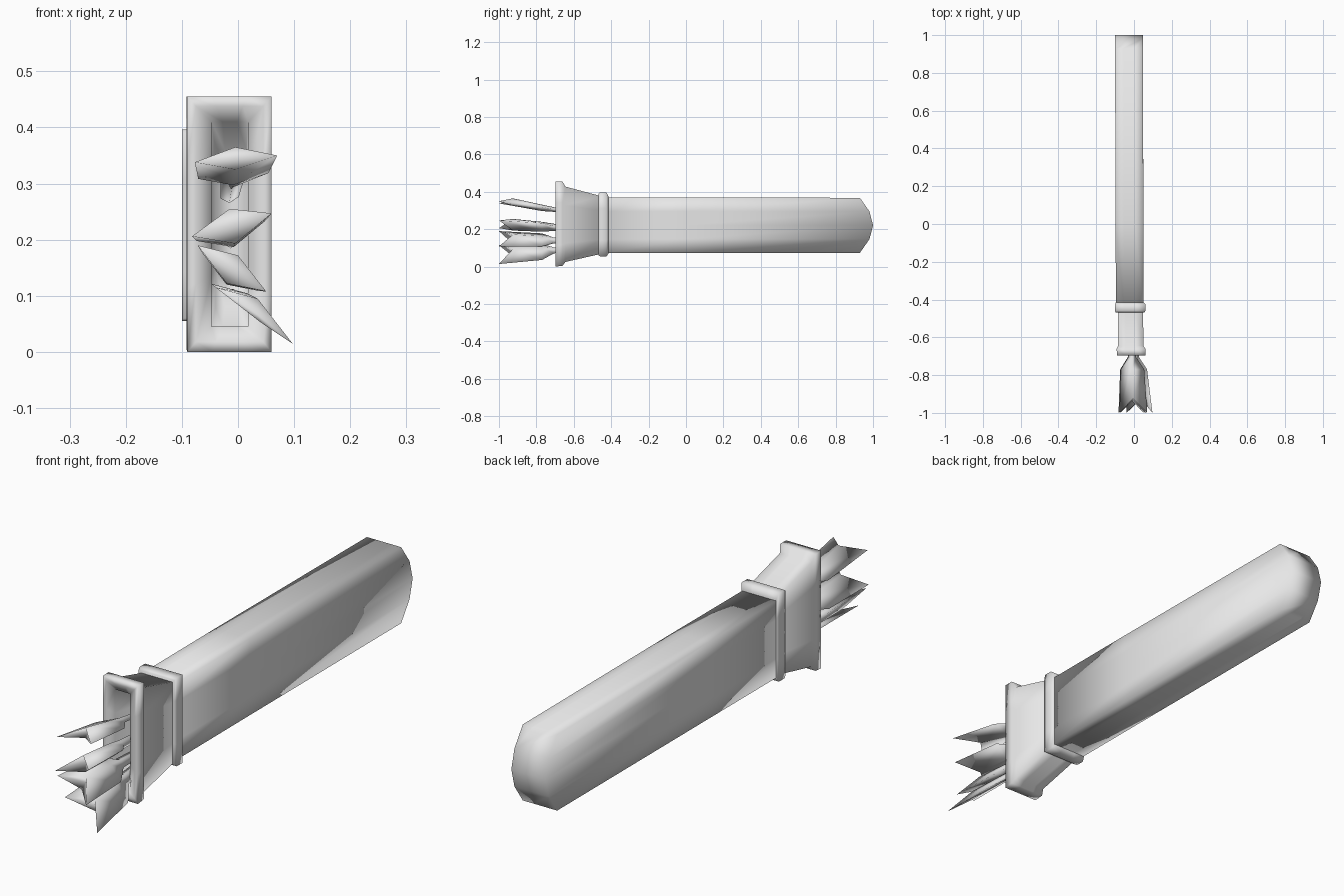
import bpy, bmesh, math
from mathutils import Vector

if "Cube" in bpy.data.objects:
    bpy.data.objects.remove(bpy.data.objects["Cube"], do_unlink=True)

grey = bpy.data.materials.new("plain grey")
grey.use_nodes = True
grey.diffuse_color = (0.8, 0.8, 0.8, 1)
grey.node_tree.nodes["Principled BSDF"].inputs["Base Color"].default_value = (0.8, 0.8, 0.8, 1)


def finish(bm, name):
    """Turn a bmesh into a smooth-shaded object."""
    bmesh.ops.recalc_face_normals(bm, faces=bm.faces)
    for f in bm.faces:
        f.smooth = True
    me = bpy.data.meshes.new(name)
    bm.to_mesh(me)
    bm.free()
    me.materials.append(grey)
    ob = bpy.data.objects.new(name, me)
    bpy.context.collection.objects.link(ob)
    return ob


# Perimeter of a unit rectangle with support points on each side
U, V = (0, .3, .7), (0, .25, .5, .75)
PERIM = ([(u, 0) for u in U] + [(1, v) for v in V]
         + [(1 - u, 1) for u in U] + [(0, 1 - v) for v in V])


def ring(bm, y, x0, x1, z0, z1, bulge=0):
    """Rectangular loop at depth y; bulge rounds it outwards at mid height."""
    return [bm.verts.new((x0 + (x1 - x0) * u,
                          y + bulge * math.sin(math.pi * v) ** 0.9,
                          z0 + (z1 - z0) * v)) for u, v in PERIM]


def bridge(bm, a, b):
    n = len(a)
    for i in range(n):
        bm.faces.new((a[i], a[(i + 1) % n], b[(i + 1) % n], b[i]))


def cap(bm, r):
    """Close a rectangular loop with horizontal strips."""
    bm.faces.new((r[0], r[1], r[2], r[3], r[4], r[13]))
    bm.faces.new((r[13], r[4], r[5], r[12]))
    bm.faces.new((r[12], r[5], r[6], r[11]))
    bm.faces.new((r[11], r[6], r[7], r[8], r[9], r[10]))


def loft(name, sections):
    bm = bmesh.new()
    rings = [ring(bm, *s) for s in sections]
    for a, b in zip(rings, rings[1:]):
        bridge(bm, a, b)
    cap(bm, rings[0])
    cap(bm, rings[-1])
    return finish(bm, name)


# Long case with a rounded far end
loft("quiver_body", [
    (-0.45, -0.095, 0.05, 0.072, 0.37),
    (0.0, -0.098, 0.05, 0.074, 0.37),
    (0.93, -0.10, 0.047, 0.074, 0.368, 0.07),
])

# Hollow mouth, rim and flared neck
loft("quiver_mouth", [
    (-0.48, -0.04, 0.015, 0.08, 0.36),
    (-0.685, -0.047, 0.018, 0.045, 0.41),
    (-0.697, -0.075, 0.045, 0.018, 0.438),
    (-0.697, -0.09, 0.06, 0.0, 0.455),
    (-0.66, -0.092, 0.06, 0.005, 0.455),
    (-0.645, -0.085, 0.05, 0.025, 0.428),
    (-0.455, -0.085, 0.048, 0.068, 0.377),
])

# Collar between neck and body
loft("quiver_collar", [
    (-0.468, -0.097, 0.056, 0.06, 0.39),
    (-0.46, -0.10, 0.06, 0.055, 0.396),
    (-0.425, -0.10, 0.06, 0.055, 0.396),
    (-0.415, -0.096, 0.052, 0.068, 0.376),
])


def arrow(name, left, top, right, bottom, inner):
    """Swallow-tailed fletching of diamond section, tapering to a shaft.
    Corners are (x, z) at the tail; inner is the (x, z) of the shaft end."""
    bm = bmesh.new()
    corners = [Vector(p) for p in (left, top, right, bottom)]
    mid = sum(corners, Vector((0, 0))) / 4
    end = Vector(inner)
    y_tail, y_end = -0.99, -0.49
    loops = []
    for y, size in ((-0.99, 1.0), (-0.77, 0.85), (-0.705, 0.28), (-0.49, 0.22)):
        c = mid.lerp(end, (y - y_tail) / (y_end - y_tail))
        loop = []
        for i, p in enumerate(corners):
            d = (p - mid) * size
            # ridge corners sit deeper at the tail, giving the notch
            yy = y + (0.065 if y == y_tail and i % 2 else 0)
            if size < 0.5 and i % 2:
                d *= 2.2
            loop.append(bm.verts.new((c.x + d.x, yy, c.y + d.y)))
        loops.append(loop)
    for v in loops[0]:
        if abs(v.co.y - y_tail) < 1e-4:
            v.co.y = -1.0
    for a, b in zip(loops, loops[1:]):
        bridge(bm, a, b)
    bm.faces.new(loops[-1])
    hub = bm.verts.new((mid.x, -0.915, mid.y))
    for i in range(4):
        bm.faces.new((loops[0][i], loops[0][(i + 1) % 4], hub))
    return finish(bm, name)


arrow("arrow_1", (-0.077, 0.338), (-0.005, 0.365), (0.07, 0.35), (-0.005, 0.325), (-0.015, 0.275))
arrow("arrow_2", (-0.082, 0.206), (-0.015, 0.255), (0.06, 0.247), (-0.005, 0.193), (-0.015, 0.20))
arrow("arrow_3", (-0.072, 0.19), (0.0, 0.172), (0.05, 0.108), (-0.02, 0.122), (-0.015, 0.135))
arrow("arrow_4", (-0.04, 0.115), (0.035, 0.095), (0.098, 0.014), (0.04, 0.053), (-0.01, 0.10))
